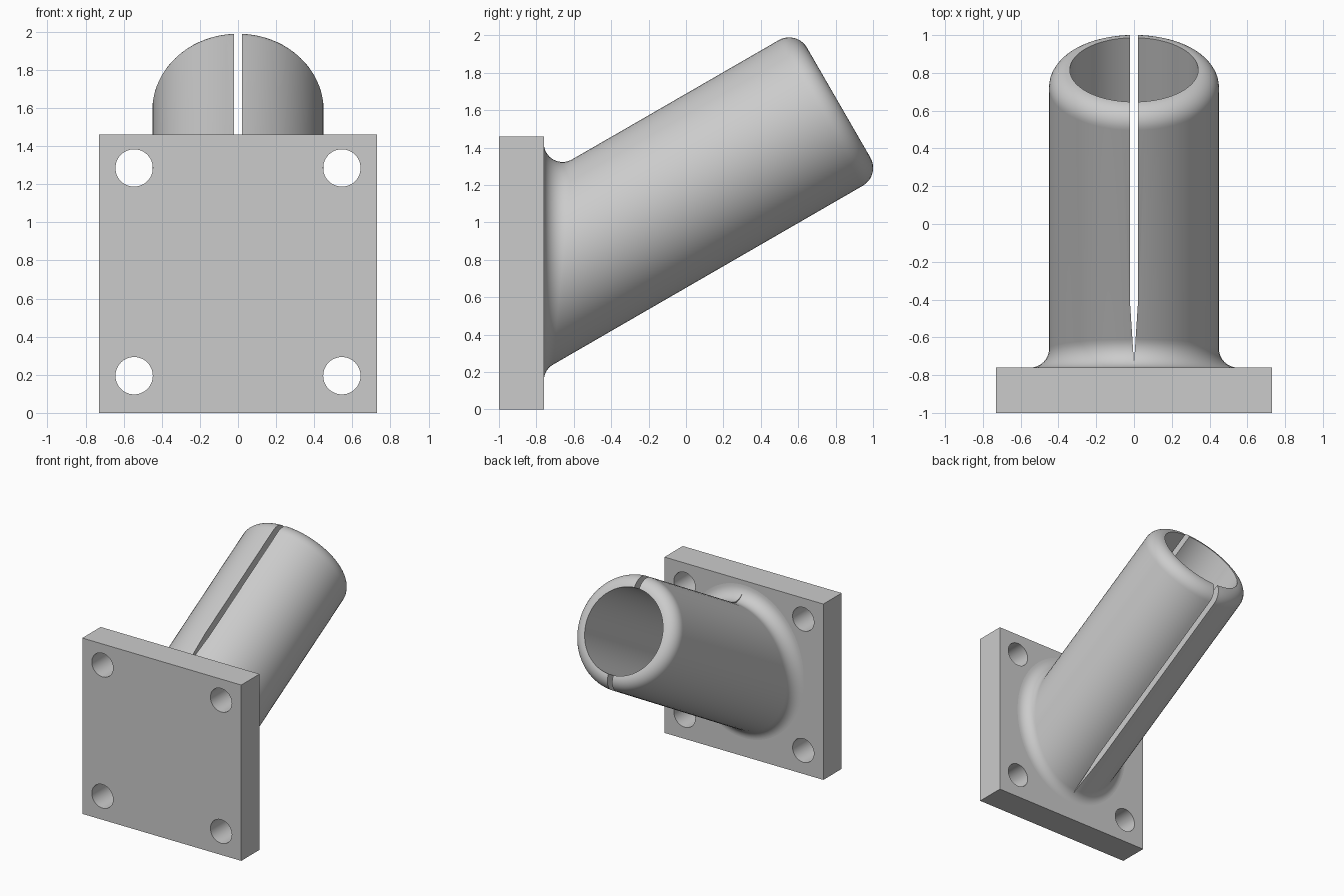
import bpy
import bmesh
from math import sin, cos, tau, pi, radians
from mathutils import Vector, Matrix

if "Cube" in bpy.data.objects:
    bpy.data.objects.remove(bpy.data.objects["Cube"])

# Single plain metal colour
grey = bpy.data.materials.new("plain grey")
colour = (0.6, 0.6, 0.6, 1)
grey.diffuse_color = colour
grey.use_nodes = True
grey.node_tree.nodes["Principled BSDF"].inputs["Base Color"].default_value = colour


def make_object(name, bm):
    bmesh.ops.recalc_face_normals(bm, faces=bm.faces)
    mesh = bpy.data.meshes.new(name)
    bm.to_mesh(mesh)
    bm.free()
    mesh.materials.append(grey)
    obj = bpy.data.objects.new(name, mesh)
    bpy.context.collection.objects.link(obj)
    return obj


def activate(obj):
    bpy.ops.object.select_all(action="DESELECT")
    obj.select_set(True)
    bpy.context.view_layer.objects.active = obj


def cut(obj, cutter):
    mod = obj.modifiers.new("cut", "BOOLEAN")
    mod.operation = "DIFFERENCE"
    mod.solver = "EXACT"
    mod.object = cutter
    activate(obj)
    bpy.ops.object.modifier_apply(modifier=mod.name)
    bpy.data.objects.remove(cutter)
    activate(obj)
    bpy.ops.object.shade_smooth_by_angle(angle=radians(30))


# Mounting plate with four bolt holes
HALF, FACE, HEIGHT = 0.73, -0.76, 1.46
bm = bmesh.new()
size = Matrix.Diagonal((2 * HALF, FACE + 1, HEIGHT, 1))
bmesh.ops.create_cube(bm, size=1, matrix=Matrix.Translation((0, (FACE - 1) / 2, HEIGHT / 2)) @ size)
plate = make_object("mounting_plate", bm)

bm = bmesh.new()
for x in (-0.545, 0.545):
    for z in (0.195, 1.285):
        place = Matrix.Translation((x, -0.88, z)) @ Matrix.Rotation(pi / 2, 4, "X")
        bmesh.ops.create_cone(bm, cap_ends=True, segments=48, radius1=0.098,
                              radius2=0.098, depth=0.6, matrix=place)
cut(plate, make_object("bolt_hole_cutter", bm))

# Tilted socket tube: flared root, rounded rim and open bore
TILT = radians(30)
AXIS = Vector((0, cos(TILT), sin(TILT)))
SIDE = Vector((1, 0, 0))
UP = AXIS.cross(SIDE)
BASE = Vector((0, FACE, HEIGHT / 2))
OUTER, BORE, LENGTH, FILLET = 0.45, 0.34, 1.82, 0.1
RIM = OUTER - BORE
SEGMENTS, STEPS = 72, 10
BACK = Vector((0, -1, 0))
SINK = 0.04


def tube_profile(angle):
    """Closed lengthwise section of the tube at one angle about its axis."""
    n = SIDE * cos(angle) + UP * sin(angle)
    # Fillet rolls between the plate face and the tube wall
    reach = OUTER + FILLET
    centre = BASE + AXIS * ((FILLET - reach * n.y) / AXIS.y) + n * reach
    points = [centre + BACK * (FILLET + SINK)]
    for i in range(STEPS + 1):
        points.append(centre + BACK.slerp(-n, i / STEPS) * FILLET)
    # Rounded rim
    for i in range(STEPS + 1):
        a = pi / 2 * i / STEPS
        points.append(BASE + AXIS * (LENGTH - RIM + RIM * sin(a)) + n * (BORE + RIM * cos(a)))
    # Bore runs down into the plate
    points.append(BASE + AXIS * ((-SINK - BORE * n.y) / AXIS.y) + n * BORE)
    return points


bm = bmesh.new()
strips = [[bm.verts.new(p) for p in tube_profile(tau * (i + 0.5) / SEGMENTS)]
          for i in range(SEGMENTS)]
for i, strip in enumerate(strips):
    other = strips[(i + 1) % SEGMENTS]
    for j in range(len(strip)):
        k = (j + 1) % len(strip)
        bm.faces.new((strip[j], other[j], other[k], strip[k]))
tube = make_object("socket_tube", bm)

# Clamping slit through both walls, narrowing to a point at the root
bm = bmesh.new()
outline = [(0, -0.74), (0.022, -0.4), (0.022, 1.3), (-0.022, 1.3), (-0.022, -0.4)]
face = bm.faces.new([bm.verts.new((x, y, -0.5)) for x, y in outline])
top = bmesh.ops.extrude_face_region(bm, geom=[face])
bmesh.ops.translate(bm, vec=(0, 0, 3),
                    verts=[v for v in top["geom"] if isinstance(v, bmesh.types.BMVert)])
cut(tube, make_object("slit_cutter", bm))
